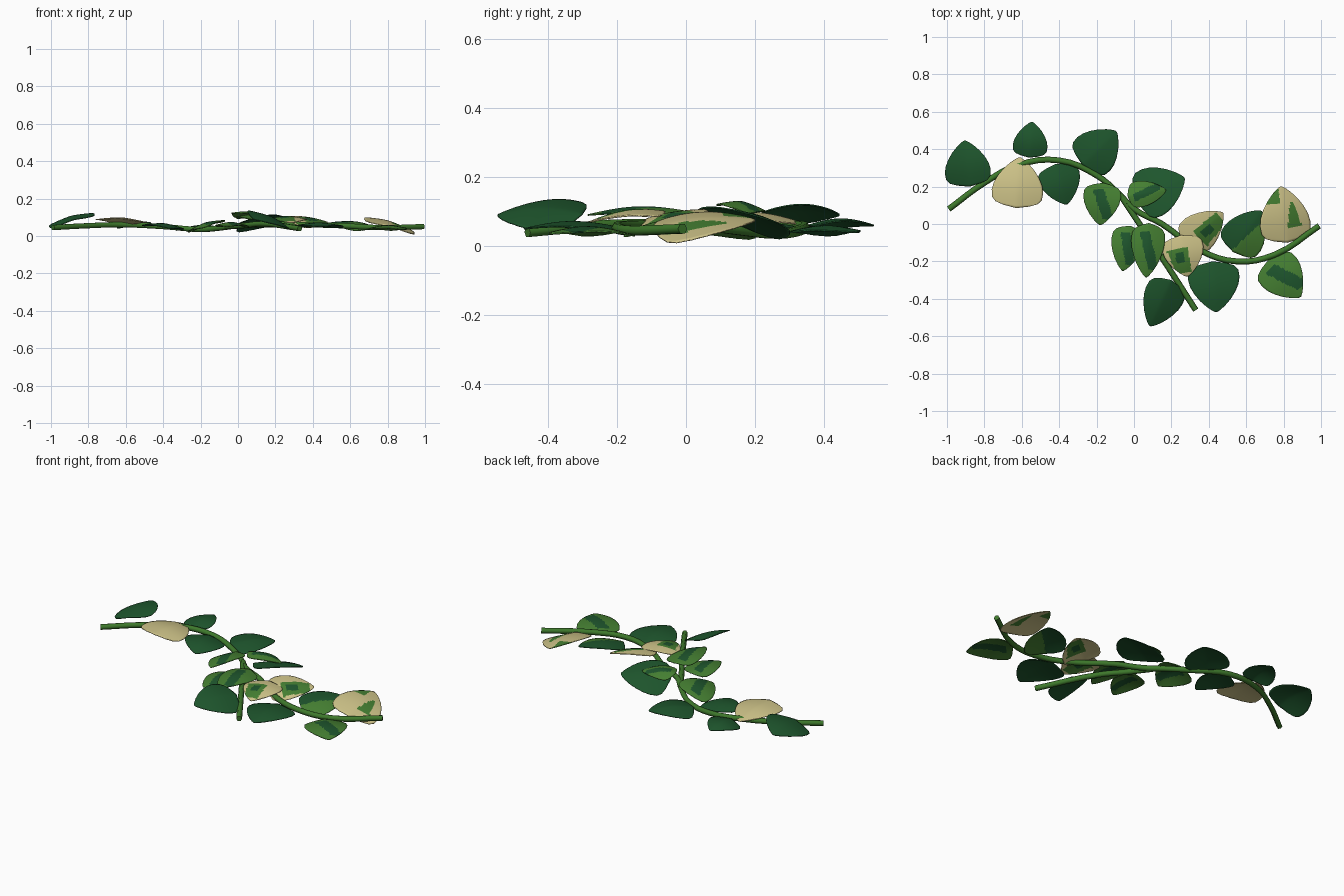
import bpy
import math
from mathutils import Vector

cube = bpy.data.objects.get("Cube")
if cube:
    bpy.data.objects.remove(cube, do_unlink=True)


def material(name, color):
    mat = bpy.data.materials.new(name)
    mat.use_nodes = True
    mat.diffuse_color = (*color, 1)
    shader = mat.node_tree.nodes["Principled BSDF"]
    shader.inputs["Base Color"].default_value = (*color, 1)
    shader.inputs["Roughness"].default_value = 0.7
    return mat


DARK, LIGHT, CREAM = range(3)
leaf_materials = [
    material("dark leaf green", (0.013, 0.092, 0.026)),
    material("light leaf green", (0.060, 0.215, 0.032)),
    material("leaf cream", (0.62, 0.55, 0.25)),
]
stem_material = material("stem green", (0.048, 0.19, 0.025))


# Stems: capped tubes swept along smooth paths
def stem(name, points, radius):
    curve = bpy.data.curves.new(name, "CURVE")
    curve.dimensions = "3D"
    curve.bevel_depth = radius
    curve.bevel_resolution = 1
    curve.use_fill_caps = True
    curve.resolution_u = 4
    spline = curve.splines.new("BEZIER")
    spline.bezier_points.add(len(points) - 1)
    for knot, co in zip(spline.bezier_points, points):
        knot.co = co
        knot.handle_left_type = knot.handle_right_type = "AUTO"
    curve.materials.append(stem_material)
    obj = bpy.data.objects.new(name, curve)
    bpy.context.collection.objects.link(obj)


stem("main_stem", [(-0.99, 0.08, 0.045), (-0.8, 0.22, 0.055), (-0.62, 0.315, 0.06),
                   (-0.4, 0.34, 0.05), (-0.2, 0.26, 0.035), (-0.08, 0.16, 0.045),
                   (0.0, 0.08, 0.055), (0.15, 0.0, 0.06), (0.35, -0.14, 0.06),
                   (0.55, -0.2, 0.055), (0.75, -0.165, 0.045), (0.99, -0.01, 0.05)], 0.016)
stem("side_stem", [(-0.07, 0.15, 0.05), (0.03, 0.0, 0.055),
                   (0.13, -0.15, 0.065), (0.33, -0.46, 0.04)], 0.016)


# Colour patterns: t runs from base to tip, u from left (-1) to right (1)
def plain_dark(t, u):
    return DARK


def plain_cream(t, u):
    return CREAM


def streaked(t, u):
    return DARK if 0.15 < t < 0.85 and abs(u + 0.9 * (t - 0.4)) < 0.3 else LIGHT


def half_dark(t, u):
    return DARK if u < 0.5 * t - 0.1 else LIGHT


def splashed(t, u):
    if 0.4 < t < 0.65 and abs(u - 0.2) < 0.2:
        return DARK
    return LIGHT if 0.28 < t < 0.9 and -0.25 < u < 0.95 - 0.5 * t else CREAM


def flecked(t, u):
    if t > 0.72 and u < -0.1:
        return LIGHT
    return LIGHT if 0.25 < t < 0.7 and abs(u - 0.35) < 0.5 * (0.7 - t) + 0.06 else CREAM


# Leaf outline: half width along the length, blunt base and pointed tip
OUTLINE = [(0, 0.5), (0.06, 0.82), (0.15, 0.97), (0.3, 1.0), (0.45, 0.94),
           (0.6, 0.8), (0.75, 0.6), (0.88, 0.36), (0.96, 0.17), (1, 0.04)]
COLUMNS = 24
ROWS = sorted({t for t, w in OUTLINE} | {i / 20 for i in range(21)})


def half_width(t):
    for (a, wa), (b, wb) in zip(OUTLINE, OUTLINE[1:]):
        if t <= b:
            return wa + (wb - wa) * (t - a) / (b - a)
    return OUTLINE[-1][1]


def leaf(name, pattern, base, tip, width, heights, roll=0.0):
    start, end = Vector(base), Vector(tip)
    along = end - start
    side = Vector((along.y, -along.x)).normalized() * width / 2
    verts, faces, colors = [], [], []
    for t in ROWS:
        for c in range(COLUMNS + 1):
            u = 2 * c / COLUMNS - 1
            v = u * half_width(t)
            # The base bulges slightly and the blade arches over its midrib
            p = start + along * (t + 0.05 * abs(u) * (1 - t)) + side * v
            z = heights[0] + (heights[1] - heights[0]) * t + roll * v
            z += 0.018 * math.sin(math.pi * t) - 0.018 * abs(v) ** 1.4
            verts.append((p.x, p.y, max(z, 0.003)))
    step = COLUMNS + 1
    for r in range(len(ROWS) - 1):
        for c in range(COLUMNS):
            i = r * step + c
            faces.append((i + 1, i + step + 1, i + step, i))
            t, u = (ROWS[r] + ROWS[r + 1]) / 2, (2 * c + 1) / COLUMNS - 1
            colors.append(pattern(t, u * half_width(t)))
    mesh = bpy.data.meshes.new(name)
    mesh.from_pydata(verts, [], faces)
    for mat in leaf_materials:
        mesh.materials.append(mat)
    mesh.polygons.foreach_set("material_index", colors)
    mesh.polygons.foreach_set("use_smooth", [True] * len(faces))
    obj = bpy.data.objects.new(name, mesh)
    bpy.context.collection.objects.link(obj)
    # Thin blade, so that the underside is a surface of its own
    blade = obj.modifiers.new("blade", "SOLIDIFY")
    blade.thickness = 0.004
    blade.offset = 0


# Leaves along the far end of the main stem
leaf("end_leaf", plain_dark, (-0.88, 0.2), (-0.905, 0.445), 0.245, (0.085, 0.09), 0.034)
leaf("cream_leaf", plain_cream, (-0.63, 0.085), (-0.61, 0.355), 0.275, (0.093, 0.06), -0.008)
leaf("small_back_leaf", plain_dark, (-0.56, 0.355), (-0.545, 0.545), 0.185, (0.06, 0.06), 0.01)
leaf("back_leaf", plain_dark, (-0.275, 0.315), (-0.095, 0.495), 0.25, (0.04, 0.04))
leaf("inner_leaf", plain_dark, (-0.42, 0.32), (-0.36, 0.105), 0.225, (0.055, 0.04), 0.012)

# Leaves around the fork
leaf("fork_front_leaf", streaked, (-0.165, 0.22), (-0.18, -0.005), 0.2, (0.06, 0.045), -0.03)
leaf("fork_large_leaf", plain_dark, (0.01, 0.13), (0.27, 0.245), 0.27, (0.07, 0.075), 0.042)
leaf("fork_small_leaf", streaked, (-0.035, 0.15), (0.17, 0.18), 0.14, (0.122, 0.095), 0.01)
leaf("fork_low_leaf", streaked, (-0.02, -0.01), (-0.06, -0.25), 0.175, (0.06, 0.05))
leaf("fork_high_leaf", streaked, (0.08, 0.005), (0.065, -0.285), 0.18, (0.1, 0.09), 0.005)

# Leaves on the side stem and the near end of the main stem
leaf("side_leaf", plain_dark, (0.2, -0.3), (0.085, -0.545), 0.215, (0.092, 0.09), 0.045)
leaf("pale_low_leaf", splashed, (0.25, -0.06), (0.285, -0.28), 0.22, (0.1, 0.07))
leaf("pale_high_leaf", splashed, (0.27, -0.11), (0.475, 0.06), 0.21, (0.08, 0.075), -0.028)
leaf("front_leaf", plain_dark, (0.42, -0.2), (0.44, -0.47), 0.275, (0.055, 0.05))
leaf("half_dark_leaf", half_dark, (0.53, -0.15), (0.68, 0.07), 0.235, (0.05, 0.065), -0.016)
leaf("near_front_leaf", streaked, (0.72, -0.19), (0.89, -0.39), 0.24, (0.04, 0.035))
leaf("near_pale_leaf", flecked, (0.82, -0.1), (0.785, 0.2), 0.27, (0.05, 0.075), -0.036)
